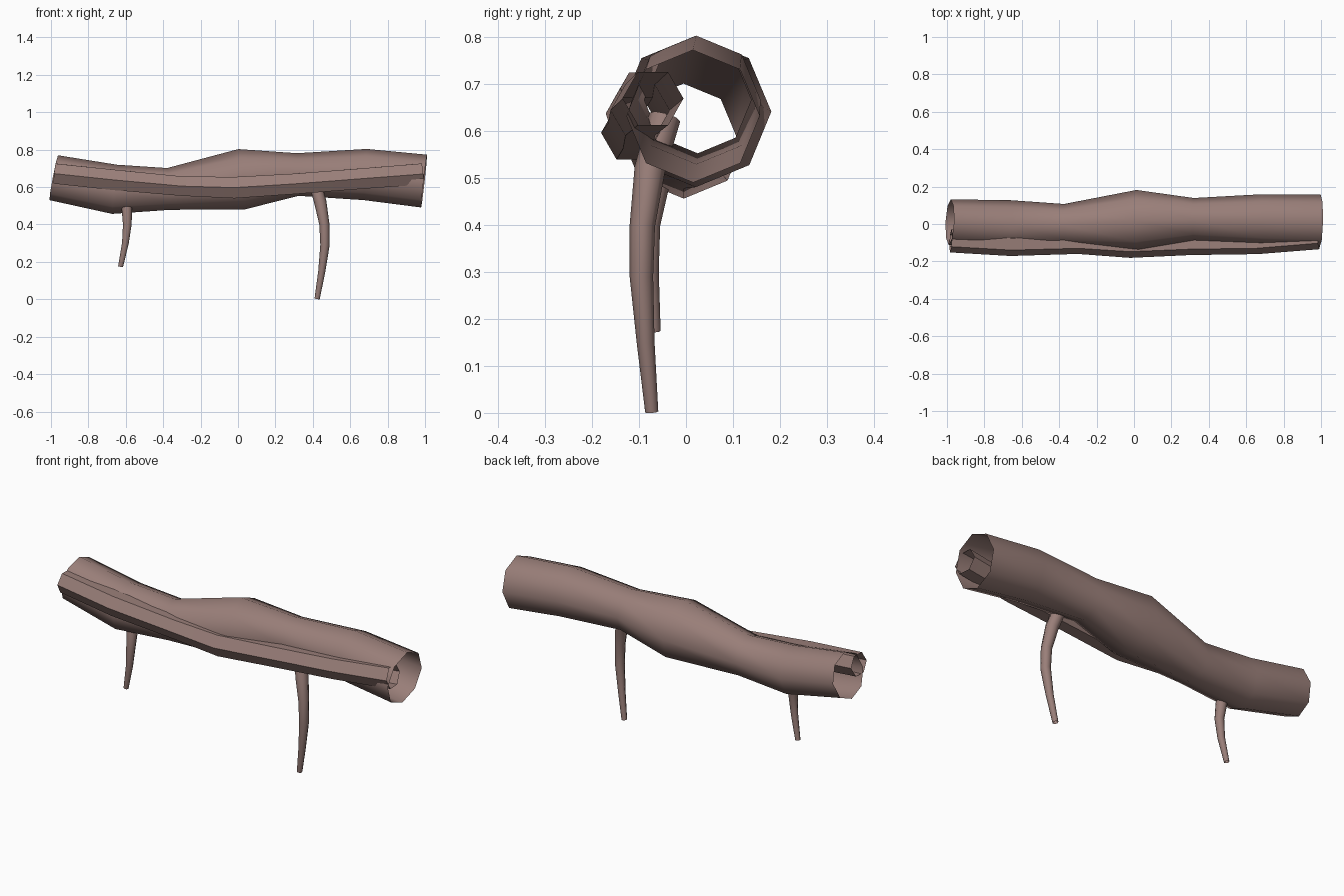
import bpy, math
from mathutils import Vector

if "Cube" in bpy.data.objects:
    bpy.data.objects.remove(bpy.data.objects["Cube"])

bark = bpy.data.materials.new("bark")
bark.diffuse_color = (0.32, 0.21, 0.19, 1)
bark.use_nodes = True
bark.node_tree.nodes["Principled BSDF"].inputs["Base Color"].default_value = bark.diffuse_color


def tube(name, stations, sides, ref, phase=0.0):
    """Open tube through (x, y, z, radius) stations, rings square to the path."""
    pts = [Vector(s[:3]) for s in stations]
    verts, faces, n = [], [], len(pts)
    for i, p in enumerate(pts):
        t = (pts[min(i + 1, n - 1)] - pts[max(i - 1, 0)]).normalized()
        u = Vector(ref).cross(t).normalized()
        w = t.cross(u)
        for k in range(sides):
            a = phase + 2 * math.pi * k / sides
            verts.append(p + stations[i][3] * (u * math.cos(a) + w * math.sin(a)))
    for i in range(n - 1):
        for k in range(sides):
            a, b = i * sides + k, i * sides + (k + 1) % sides
            faces.append((a, b, b + sides, a + sides))
    me = bpy.data.meshes.new(name)
    me.from_pydata(verts, [], faces)
    me.materials.append(bark)
    ob = bpy.data.objects.new(name, me)
    bpy.context.collection.objects.link(ob)
    bpy.context.view_layer.objects.active = ob
    bpy.ops.object.select_all(action='DESELECT')
    ob.select_set(True)
    bpy.ops.object.shade_smooth_by_angle(angle=math.radians(50))
    return ob


# Hollow main trunk
tube("main_trunk", [
    (-0.985, 0.01, 0.65, 0.122), (-0.66, -0.005, 0.588, 0.132),
    (-0.37, -0.005, 0.59, 0.112), (0.02, 0.02, 0.642, 0.162),
    (0.32, 0.025, 0.667, 0.114), (0.68, 0.022, 0.667, 0.137),
    (0.995, 0.015, 0.632, 0.142)], 8, (0, 0, 1))

# Thinner stem fused along the front
tube("side_stem", [
    (-0.98, -0.09, 0.672, 0.062), (-0.66, -0.108, 0.638, 0.063),
    (-0.3, -0.1, 0.605, 0.06), (-0.02, -0.115, 0.597, 0.066),
    (0.3, -0.103, 0.617, 0.063), (0.66, -0.098, 0.645, 0.063),
    (0.985, -0.07, 0.67, 0.065)], 6, (0, 0, 1))

# Hanging roots
tube("long_root", [
    (0.41, -0.045, 0.63, 0.034), (0.44, -0.077, 0.52, 0.033),
    (0.462, -0.093, 0.40, 0.027), (0.465, -0.095, 0.29, 0.025),
    (0.448, -0.086, 0.15, 0.019), (0.423, -0.073, 0.002, 0.014)],
    8, (1, 0, 0))
tube("short_root", [
    (-0.60, -0.045, 0.57, 0.029), (-0.594, -0.065, 0.48, 0.028),
    (-0.592, -0.078, 0.40, 0.023), (-0.602, -0.076, 0.30, 0.018),
    (-0.628, -0.067, 0.174, 0.013)], 8, (1, 0, 0))
